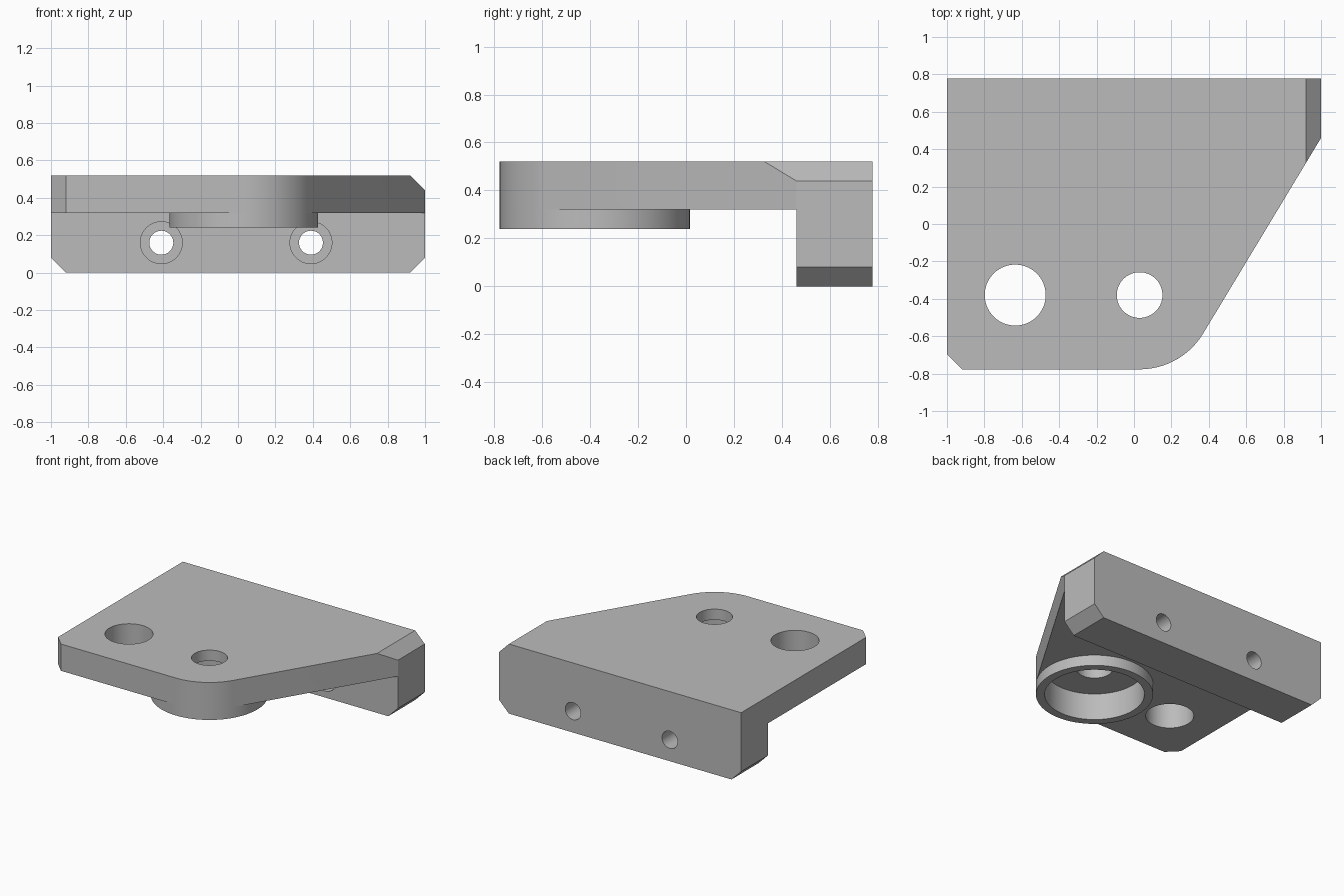
import bpy, bmesh, math
from mathutils import Vector, Matrix

if "Cube" in bpy.data.objects:
    bpy.data.objects.remove(bpy.data.objects["Cube"], do_unlink=True)

SEGMENTS = 96
TOP, UNDERSIDE, BOSS_BOTTOM, SHOULDER = 0.52, 0.32, 0.24, 0.44
BACK, FRONT, FLANGE_FRONT = 0.777, -0.777, 0.46
CHAMFER = 0.08
BORE = Vector((0.03, -0.38))
BOSS_R, BORE_R = 0.397, 0.338

grey = bpy.data.materials.new("plain grey")
grey.use_nodes = True
grey.diffuse_color = (0.5, 0.5, 0.5, 1)
grey.node_tree.nodes["Principled BSDF"].inputs["Base Color"].default_value = (0.5, 0.5, 0.5, 1)


def finish(name, bm):
    bmesh.ops.recalc_face_normals(bm, faces=bm.faces)
    mesh = bpy.data.meshes.new(name)
    bm.to_mesh(mesh)
    bm.free()
    mesh.materials.append(grey)
    obj = bpy.data.objects.new(name, mesh)
    bpy.context.collection.objects.link(obj)
    return obj


def prism(name, points, offset):
    """Extrude a flat outline of 3D points along an offset."""
    bm = bmesh.new()
    face = bm.faces.new([bm.verts.new(p) for p in points])
    new = bmesh.ops.extrude_face_region(bm, geom=[face])["geom"]
    verts = [v for v in new if isinstance(v, bmesh.types.BMVert)]
    bmesh.ops.translate(bm, verts=verts, vec=offset)
    return finish(name, bm)


def circle(centre, radius, z):
    return [(centre[0] + radius * math.cos(a), centre[1] + radius * math.sin(a), z)
            for a in (math.tau * i / SEGMENTS for i in range(SEGMENTS))]


def upright_hole(centre, radius, low, high):
    return prism("hole_cutter", circle(centre, radius, low), (0, 0, high - low))


def flange_hole(x, radius, near, far):
    cutter = upright_hole((0, 0), radius, 0, far - near)
    cutter.data.transform(Matrix.Translation((x, near, 0.16)) @ Matrix.Rotation(-math.pi / 2, 4, "X"))
    return cutter


# Plan outline with a rounded corner concentric with the boss
slant_end = Vector((1, FLANGE_FRONT))
to_end = slant_end - BORE
tangent = math.atan2(to_end.y, to_end.x) - math.acos(BOSS_R / to_end.length)
outline = [(1, FLANGE_FRONT), (1, BACK), (-1, BACK),
           (-1, FRONT + CHAMFER), (-1 + CHAMFER, FRONT)]
steps = 18
for i in range(steps + 1):
    a = -math.pi / 2 + (tangent + math.pi / 2) * i / steps
    outline.append((BORE.x + BOSS_R * math.cos(a), BORE.y + BOSS_R * math.sin(a)))
bracket = prism("bracket_body", [(x, y, 0) for x, y in outline], (0, 0, TOP))

# Space beneath the plate in front of the flange
cutters = [prism("space_cutter", [(-2, -2, -1), (2, -2, -1), (2, FLANGE_FRONT, -1),
                                  (-2, FLANGE_FRONT, -1)], (0, 0, UNDERSIDE + 1))]

# Corner chamfers: both lower corners and the upper left corner
for side, z, up in ((-1, 0, -1), (1, 0, -1), (1, TOP, 1)):
    e = 0.1
    tri = [(side * (1 - CHAMFER - e), -2, z + up * e),
           (side * (1 + e), -2, z - up * (CHAMFER + e)),
           (side * (1 + e), -2, z + up * e)]
    cutters.append(prism("chamfer_cutter", tri, (0, 4, 0)))

# Plate holes and bearing bore
cutters += [upright_hole((-0.635, BORE.y), 0.163, 0.2, 0.7),
            upright_hole(BORE, 0.122, 0.2, 0.7),
            upright_hole(BORE, BORE_R, 0.2, SHOULDER)]

# Counterbored screw holes through the flange
for x in (-0.41, 0.39):
    cutters += [flange_hole(x, 0.064, 0.3, 1), flange_hole(x, 0.112, 0.3, FLANGE_FRONT + 0.12)]

bpy.context.view_layer.objects.active = bracket
for cutter in cutters:
    cutter.hide_render = True
    cut = bracket.modifiers.new("cut", "BOOLEAN")
    cut.operation, cut.solver, cut.object = "DIFFERENCE", "EXACT", cutter
    bpy.ops.object.modifier_apply(modifier=cut.name)
    bpy.data.objects.remove(cutter, do_unlink=True)

# Bearing boss: ring hanging below the plate, open where it joins
bm = bmesh.new()
rings = [[bm.verts.new(p) for p in circle(BORE, r, z)]
         for r, z in ((BOSS_R, UNDERSIDE), (BOSS_R, BOSS_BOTTOM),
                      (BORE_R, BOSS_BOTTOM), (BORE_R, UNDERSIDE))]
for a, b in zip(rings, rings[1:]):
    for i in range(SEGMENTS):
        j = (i + 1) % SEGMENTS
        bm.faces.new((a[i], b[i], b[j], a[j]))
boss = finish("bearing_boss", bm)

bpy.ops.object.select_all(action="DESELECT")
for obj in (bracket, boss):
    obj.select_set(True)
bpy.context.view_layer.objects.active = bracket
bpy.ops.object.shade_smooth_by_angle(angle=math.radians(30))
